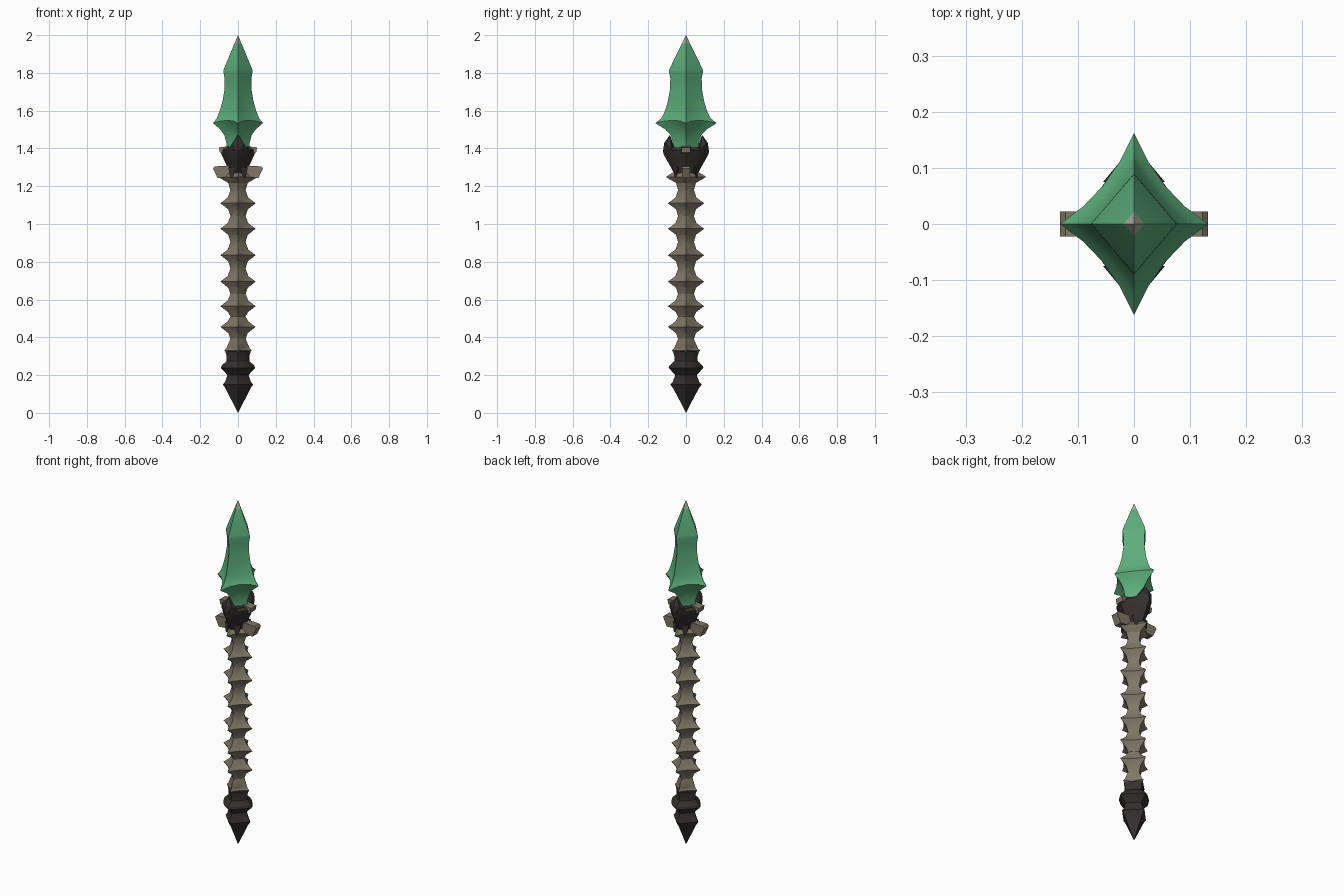
import bpy, bmesh, math
from mathutils import Vector


def material(name, rgb):
    m = bpy.data.materials.new(name)
    m.diffuse_color = (*rgb, 1)
    return m


GREEN = material("crystal green", (0.107, 0.42, 0.195))
PALE = material("pale tip", (0.40, 0.42, 0.33))
BONE = material("bone", (0.215, 0.185, 0.135))
DARK = material("dark metal", (0.036, 0.029, 0.029))


def finish(name, bm, mats, angle):
    bmesh.ops.remove_doubles(bm, verts=bm.verts, dist=1e-5)
    bmesh.ops.recalc_face_normals(bm, faces=bm.faces)
    me = bpy.data.meshes.new(name)
    bm.to_mesh(me)
    bm.free()
    ob = bpy.data.objects.new(name, me)
    bpy.context.collection.objects.link(ob)
    for m in mats:
        me.materials.append(m)
    bpy.context.view_layer.objects.active = ob
    ob.select_set(True)
    bpy.ops.object.shade_smooth_by_angle(angle=math.radians(angle))
    ob.select_set(False)
    return ob


# Four-cornered cross-section; k = 0.5 is a straight diamond, less is concave
def ring(bm, z, rx, ry, k, dz=0, seg=4):
    corners = [(rx, 0), (0, ry), (-rx, 0), (0, -ry)]
    out = []
    for i in range(4):
        a, b = Vector(corners[i]), Vector(corners[(i + 1) % 4])
        c = (a + b) * (2 * k - 0.5)
        for j in range(seg):
            t = j / seg
            p = a * (1 - t) ** 2 + c * 2 * t * (1 - t) + b * t * t
            out.append(bm.verts.new((p.x, p.y, z + dz * 4 * t * (1 - t))))
    return out


def loft(name, rows, mats, angle=22):
    bm = bmesh.new()
    rings = [ring(bm, *r) for r in rows]
    n = len(rings[0])
    for lo, hi in zip(rings, rings[1:]):
        for i in range(n):
            j = (i + 1) % n
            bm.faces.new((lo[i], lo[j], hi[j], hi[i]))
    bm.faces.new(rings[0])
    bm.faces.new(rings[-1])
    return finish(name, bm, mats, angle)


def hull(name, pts, mat):
    bm = bmesh.new()
    for p in pts:
        bm.verts.new(p)
    bmesh.ops.convex_hull(bm, input=bm.verts)
    return finish(name, bm, [mat], 15)


# Crystal blade
blade = loft("crystal_blade", [
    (1.37, .062, .068, .5), (1.43, .062, .069, .5), (1.47, .072, .080, .48),
    (1.50, .093, .108, .45, .01), (1.52, .116, .140, .43, .012),
    (1.534, .132, .162, .42, .015), (1.56, .112, .130, .44, .01),
    (1.60, .096, .111, .46), (1.65, .082, .096, .48), (1.71, .072, .085, .5),
    (1.77, .071, .083, .5), (1.805, .077, .090, .5), (1.82, .075, .088, .5),
    (1.955, .019, .022, .5), (2.0, .0002, .0002, .5)], [GREEN, PALE])
for f in blade.data.polygons:
    f.material_index = int(f.center.z > 1.955)

# Bone grip with a spiked vertebra at each height
rows = [(.29, .05, .05, .55)]
spikes = [.33, .455, .565, .695, .835, .975, 1.11, 1.25]
for i, z in enumerate(spikes):
    r = .07 if i == 0 else .09 if i < 7 else .10
    rows += [(z - .032, .052, .053, .52), (z - .012, .078 * r / .09, .08 * r / .09, .43),
             (z, r + .003, r + .006, .40), (z + .010, .08 * r / .09, .082 * r / .09, .42),
             (z + .030, .054, .055, .52)]
    if i < 7:
        mid = (z + spikes[i + 1]) / 2
        rows.append((mid, .040, .042, .56))
rows += [(1.33, .05, .05, .55)]
loft("bone_grip", rows, [BONE])

# Dark pommel
loft("pommel", [
    (0, .0002, .0002, .5), (.07, .036, .036, .5), (.13, .066, .068, .5),
    (.15, .080, .083, .5), (.165, .068, .070, .52), (.20, .056, .057, .56),
    (.222, .075, .077, .56), (.238, .091, .092, .59), (.25, .086, .088, .6),
    (.275, .060, .061, .58), (.30, .060, .061, .56), (.325, .067, .069, .52),
    (.33, .05, .05, .52)], [DARK])

# Dark socket that holds the blade
loft("socket", [
    (1.265, .050, .062, .6), (1.30, .055, .080, .6), (1.335, .072, .100, .58),
    (1.37, .088, .119, .58), (1.39, .094, .122, .58), (1.405, .075, .112, .58),
    (1.405, .05, .05, .55)], [DARK])

for s in (1, -1):
    tag = "front" if s < 0 else "back"
    # Upright prongs clasping the blade
    hull("prong_" + tag, [(0, s * .122, 1.385), (.055, s * .075, 1.39), (-.055, s * .075, 1.39),
                          (.03, s * .105, 1.425), (-.03, s * .105, 1.425), (0, s * .06, 1.40),
                          (0, s * .085, 1.472), (0, s * .115, 1.43)], DARK)
    tag = "right" if s > 0 else "left"
    # Bone stubs on the two sides
    hull("side_stub_" + tag, [(s * x, y, z) for y in (-.022, .022) for x, z in
                              ((.03, 1.25), (.03, 1.31), (.132, 1.295), (.108, 1.243), (.122, 1.305))], BONE)
    hull("upper_stub_" + tag, [(s * x, y, z) for y in (-.025, .025) for x, z in
                               ((.05, 1.37), (.05, 1.412), (.101, 1.405), (.096, 1.378))], BONE)
    # Small teeth hanging below the socket
    for t in (1, -1):
        hull("tooth_%s_%s" % (tag, "back" if t > 0 else "front"),
             [(s * .015, t * .065, 1.30), (s * .052, t * .045, 1.30), (s * .02, t * .03, 1.30),
              (s * .040, t * .055, 1.245), (s * .028, t * .06, 1.245)], DARK)
